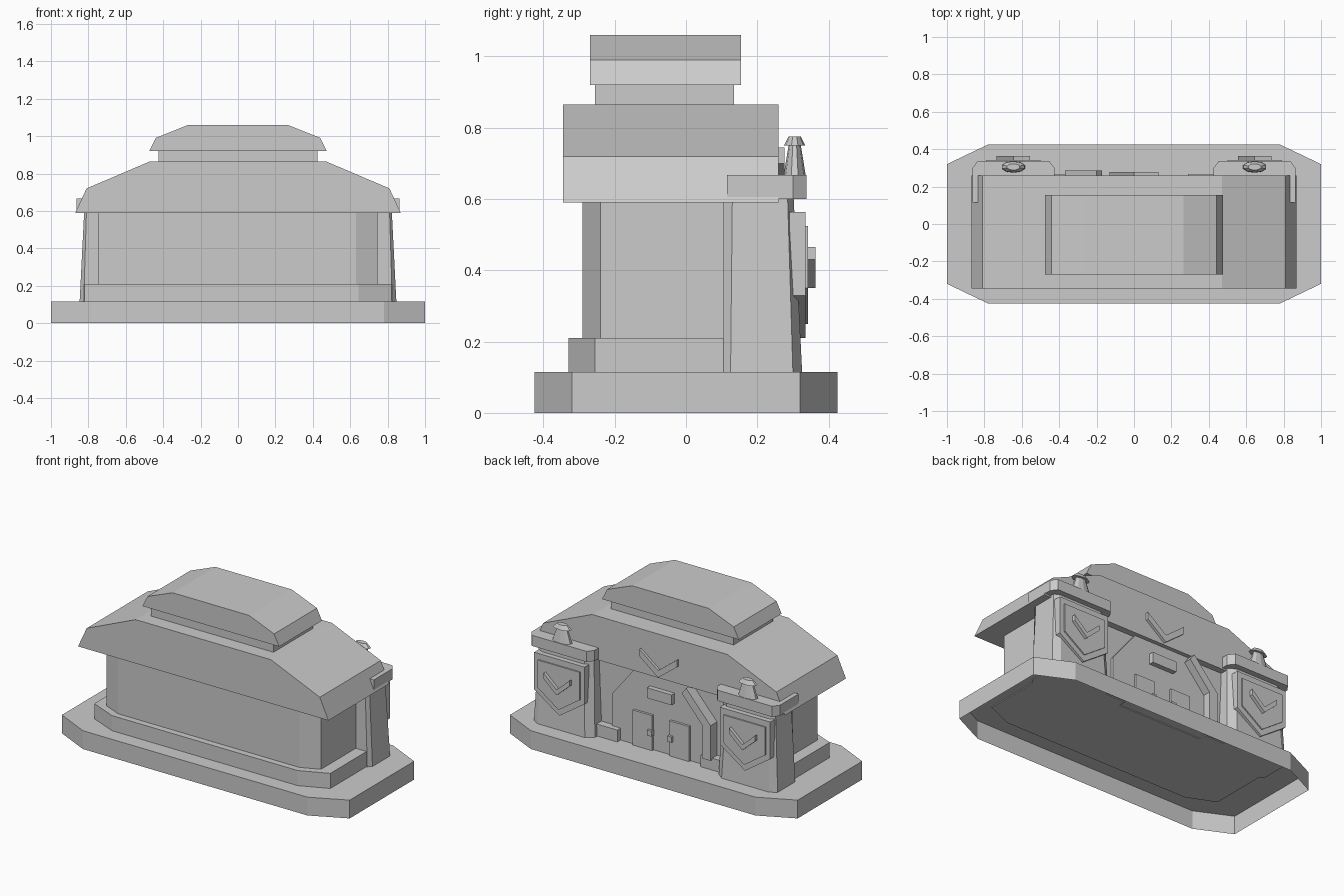
import bpy, bmesh
from mathutils import Vector

cube = bpy.data.objects.get("Cube")
if cube:
    bpy.data.objects.remove(cube, do_unlink=True)

grey = bpy.data.materials.new("stone_grey")
grey.use_nodes = True
COLOUR = (0.6, 0.6, 0.6, 1)
grey.diffuse_color = COLOUR
grey.node_tree.nodes["Principled BSDF"].inputs["Base Color"].default_value = COLOUR


def loft(name, lower, upper, open_bottom=False):
    """Solid between two matching outlines of 3D points."""
    bm = bmesh.new()
    a = [bm.verts.new(p) for p in lower]
    b = [bm.verts.new(p) for p in upper]
    n = len(a)
    for i in range(n):
        j = (i + 1) % n
        bm.faces.new((a[i], a[j], b[j], b[i]))
    bm.faces.new(b)
    if not open_bottom:
        bm.faces.new(a[::-1])
        bmesh.ops.recalc_face_normals(bm, faces=bm.faces)
    me = bpy.data.meshes.new(name)
    bm.to_mesh(me)
    bm.free()
    me.materials.append(grey)
    ob = bpy.data.objects.new(name, me)
    bpy.context.collection.objects.link(ob)
    return ob


def slab(name, outline, z0, z1, **kw):
    return loft(name, [(x, y, z0) for x, y in outline],
                [(x, y, z1) for x, y in outline], **kw)


def plate(name, outline, y0, y1):
    return loft(name, [(x, y0, z) for x, z in outline],
                [(x, y1, z) for x, z in outline])


def box(name, x0, x1, y0, y1, z0, z1):
    return slab(name, [(x0, y0), (x1, y0), (x1, y1), (x0, y1)], z0, z1)


def both(half):
    """Mirror a half outline across x = 0."""
    return half + [(-x, z) for x, z in reversed(half)]


def chevron(name, cx, z_low, w, h, t, y0, y1):
    plate(name, [(cx, z_low), (cx + w, z_low + h - t), (cx + w, z_low + h),
                 (cx, z_low + t), (cx - w, z_low + h), (cx - w, z_low + h - t)], y0, y1)


# Base, open underneath, with a raised plinth
slab("base", both([(0.78, -0.425), (1, -0.32), (1, 0.32), (0.78, 0.425)]),
     0, 0.115, open_bottom=True)
slab("plinth", both([(0.645, -0.33), (0.82, -0.255), (0.82, 0.2)]), 0.11, 0.21)

# Main hall
slab("hall", both([(0.63, -0.29), (0.745, -0.24), (0.745, 0.22)]), 0.11, 0.6)

# Roof, neck and upper roof
plate("roof", both([(0.87, 0.59), (0.81, 0.72), (0.47, 0.865)]), -0.345, 0.26)
box("roof_neck", -0.425, 0.425, -0.255, 0.135, 0.86, 0.925)
plate("upper_roof", both([(0.475, 0.92), (0.44, 0.99), (0.265, 1.06)]), -0.27, 0.155)
chevron("roof_chevron", 0, 0.6, 0.13, 0.145, 0.045, 0.25, 0.277)

# Entrance
plate("door_arch", both([(0.35, 0.115), (0.35, 0.39), (0.19, 0.59)]), 0.2, 0.235)
plate("arch_rib", [(-0.17, 0.55), (-0.2, 0.59), (-0.37, 0.4), (-0.37, 0.18),
                   (-0.31, 0.18), (-0.31, 0.39)], 0.2, 0.285)
box("door_sign", -0.085, 0.085, 0.22, 0.265, 0.445, 0.51)

# Parts repeated on both sides
for side, s in (("left", 1), ("right", -1)):
    def flip(pts):
        return [(s * x, y) for x, y in pts]

    box(side + "_door", *sorted((s * 0.06, s * 0.195)), 0.22, 0.25, 0.115, 0.335)
    box(side + "_door_handle", *sorted((s * 0.055, s * 0.085)), 0.24, 0.265, 0.21, 0.245)
    box(side + "_back_step", *sorted((s * 0.29, s * 0.45)), 0.2, 0.268, 0.11, 0.19)

    # Tapered corner tower
    foot = flip([(0.43, 0.105), (0.825, 0.105), (0.847, 0.125), (0.847, 0.3),
                 (0.805, 0.326), (0.475, 0.326), (0.43, 0.29)])
    top = flip([(0.45, 0.105), (0.81, 0.105), (0.822, 0.13), (0.822, 0.285),
                (0.785, 0.302), (0.495, 0.302), (0.45, 0.27)])
    loft(side + "_tower", [(x, y, 0.11) for x, y in foot], [(x, y, 0.605) for x, y in top])
    slab(side + "_tower_cap",
         flip([(0.425, 0.115), (0.863, 0.115), (0.863, 0.3), (0.835, 0.338),
               (0.455, 0.338), (0.425, 0.3)]), 0.6, 0.667)

    # Shield and chevron on the tower
    cx = s * 0.645
    for part, w, z0, z1, z2, y in (("shield", 0.175, 0.21, 0.33, 0.563, 0.335),
                                   ("shield_panel", 0.145, 0.25, 0.35, 0.525, 0.343)):
        plate(side + "_" + part, [(cx, z0), (cx + w, z1), (cx + w, z2),
                                  (cx - w, z2), (cx - w, z1)], 0.29, y)
    chevron(side + "_chevron", cx, 0.35, 0.09, 0.115, 0.035, 0.335, 0.364)

    # Lamp: tapered stem with a flared lid, turned from stacked rings
    bm = bmesh.new()
    for r0, r1, z0, z1 in ((0.032, 0.017, 0.66, 0.752), (0.03, 0.017, 0.75, 0.776)):
        made = bmesh.ops.create_cone(bm, cap_ends=True, segments=10,
                                     radius1=r0, radius2=r1, depth=z1 - z0)
        bmesh.ops.scale(bm, vec=(2.1, 1, 1), verts=made["verts"])
        bmesh.ops.translate(bm, vec=Vector((cx, 0.305, (z0 + z1) / 2)), verts=made["verts"])
    me = bpy.data.meshes.new(side + "_lamp")
    bm.to_mesh(me)
    bm.free()
    me.materials.append(grey)
    bpy.context.collection.objects.link(bpy.data.objects.new(side + "_lamp", me))
